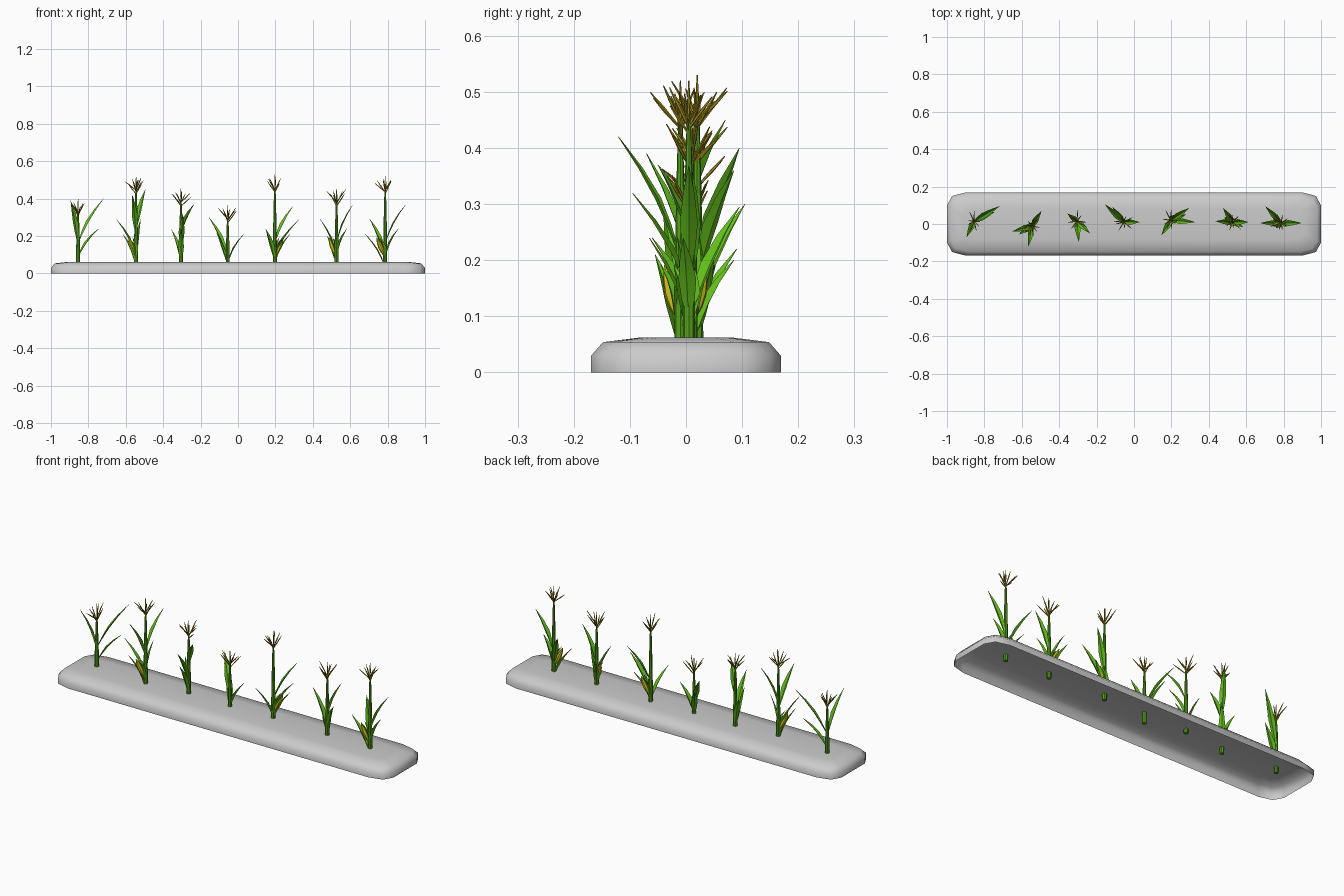
import bpy, bmesh, math, random
from mathutils import Vector

if "Cube" in bpy.data.objects:
    bpy.data.objects.remove(bpy.data.objects["Cube"])

random.seed(4)


def material(name, rgb):
    m = bpy.data.materials.new(name)
    m.diffuse_color = (*rgb, 1)
    m.use_nodes = True
    m.node_tree.nodes["Principled BSDF"].inputs["Base Color"].default_value = m.diffuse_color
    return m


LEAF = material("leaf_green", (0.12, 0.50, 0.01))
STALK = material("stalk_green", (0.09, 0.36, 0.01))
TASSEL = material("tassel_ochre", (0.36, 0.26, 0.01))
CORN = material("corn_yellow", (0.66, 0.56, 0.01))


def finish(bm, name, mat=None, angle=40):
    bmesh.ops.recalc_face_normals(bm, faces=bm.faces)
    me = bpy.data.meshes.new(name)
    bm.to_mesh(me)
    bm.free()
    ob = bpy.data.objects.new(name, me)
    bpy.context.collection.objects.link(ob)
    if mat:
        me.materials.append(mat)
    bpy.ops.object.select_all(action='DESELECT')
    ob.select_set(True)
    bpy.context.view_layer.objects.active = ob
    bpy.ops.object.shade_smooth_by_angle(angle=math.radians(angle))
    return ob


def bridge(bm, a, b):
    n = len(a)
    for i in range(n):
        bm.faces.new((a[i], a[(i + 1) % n], b[(i + 1) % n], b[i]))


def tube(bm, a, b, profile, sides):
    """Straight tapered tube from a to b; profile = (fraction, radius)."""
    a, b = Vector(a), Vector(b)
    q = (b - a).to_track_quat('Z', 'Y')
    rings = []
    for t, r in profile:
        c = a.lerp(b, t)
        rings.append([bm.verts.new(c + q @ Vector((r * math.cos(k), r * math.sin(k), 0)))
                      for k in (2 * math.pi * i / sides for i in range(sides))])
    for lo, hi in zip(rings, rings[1:]):
        bridge(bm, lo, hi)
    bm.faces.new(rings[0][::-1])
    bm.faces.new(rings[-1])


def blade(bm, base, tip, half, bow=0.008):
    """Folded, lens-shaped leaf with a sunken midrib."""
    base, tip = Vector(base), Vector(tip)
    axis = tip - base
    side = axis.cross(Vector((0, 0, 1))).normalized()
    up = side.cross(axis).normalized()
    prev = None
    for t, w in ((0, 0.3), (0.2, 0.75), (0.42, 1), (0.7, 0.65), (1, 0.02)):
        mid = base + axis * t + up * bow * math.sin(math.pi * t)
        fold = up * half * w * 0.45
        row = [bm.verts.new(mid - side * half * w + fold), bm.verts.new(mid - up * 0.001),
               bm.verts.new(mid + side * half * w + fold)]
        if prev:
            for i in (0, 1):
                bm.faces.new((prev[i], prev[i + 1], row[i + 1], row[i]))
        prev = row


# soil bed: rounded shell, open underneath
bm = bmesh.new()
corner = ((1, 0.10), (0.972, 0.15), (0.90, 0.169))
plan = []
for sx, sy, step in ((1, 1, 1), (-1, 1, -1), (-1, -1, 1), (1, -1, -1)):
    plan += [(sx * x, sy * y) for x, y in corner[::step]]
prev = None
for z, inset in ((0, 0), (0.03, 0), (0.054, 0.021), (0.062, 0.085)):
    ring = [bm.verts.new((x * (1 - inset), y * (0.169 - inset) / 0.169, z)) for x, y in plan]
    if prev:
        bridge(bm, prev, ring)
    prev = ring
bm.faces.new(prev)
finish(bm, "soil_bed", angle=60)

# plants: x, y, tassel top, root z, ear heading in degrees, leaves (dx, dy, z start, z tip)
PLANTS = (
    (-0.855, 0.015, 0.40, 0.03, None,
     ((0.135, 0.08, 0.20, 0.40), (0.11, 0.05, 0.12, 0.24), (-0.04, -0.085, 0.19, 0.39))),
    (-0.545, -0.01, 0.52, 0.03, 215,
     ((-0.105, -0.03, 0.13, 0.29), (-0.02, -0.11, 0.24, 0.42), (0.05, 0.08, 0.27, 0.45),
      (0.025, 0.03, 0.11, 0.29), (-0.07, -0.045, 0.07, 0.21))),
    (-0.305, 0.015, 0.455, 0.04, None,
     ((0.01, -0.11, 0.16, 0.32), (0.07, -0.065, 0.25, 0.37), (-0.05, 0.04, 0.09, 0.235),
      (0.0, -0.08, 0.09, 0.24))),
    (-0.055, 0.01, 0.365, 0.002, None,
     ((-0.10, 0.095, 0.13, 0.30), (-0.06, 0.08, 0.08, 0.22), (0.085, 0.0, 0.09, 0.21))),
    (0.197, 0.02, 0.53, 0.03, 25,
     ((0.097, 0.065, 0.20, 0.36), (0.13, -0.01, 0.14, 0.29), (-0.05, -0.08, 0.10, 0.24),
      (0.08, 0.03, 0.09, 0.21))),
    (0.527, 0.01, 0.455, 0.03, 150,
     ((-0.09, 0.005, 0.13, 0.295), (0.085, 0.0, 0.20, 0.365), (0.055, -0.025, 0.12, 0.24),
      (-0.05, 0.075, 0.08, 0.20))),
    (0.787, 0.005, 0.52, 0.03, 195,
     ((-0.085, 0.09, 0.13, 0.295), (0.11, 0.0, 0.20, 0.37), (0.07, -0.01, 0.12, 0.24),
      (-0.11, 0.0, 0.07, 0.215))),
)

for n, (x, y, top, root, ear, leaves) in enumerate(PLANTS, 1):
    # stalk
    crown = top - 0.075
    bm = bmesh.new()
    tube(bm, (x, y, root), (x, y, crown), ((0, 0.011), (0.4, 0.010), (0.75, 0.007), (1, 0.004)), 8)
    finish(bm, f"stalk_{n}", STALK)

    # leaves
    bm = bmesh.new()
    for dx, dy, z0, z1 in leaves:
        blade(bm, (x + dx * 0.06, y + dy * 0.06, z0 - 0.02), (x + dx, y + dy, z1), 0.016)
    finish(bm, f"leaves_{n}", LEAF, 30)

    # tassel: centre spike and spreading branches
    bm = bmesh.new()
    thin = ((0, 0.002), (0.6, 0.003), (1, 0.001))
    tube(bm, (x, y, crown - 0.01), (x, y, top), thin, 5)
    for k in range(9):
        a = k * 2 * math.pi / 9 + random.uniform(-0.25, 0.25)
        r = random.uniform(0.03, 0.062)
        z = crown - random.choice((0, 0.01, 0.02))
        tube(bm, (x, y, z), (x + r * math.cos(a), y + r * math.sin(a),
                             z + random.uniform(0.045, 0.075)), thin, 5)
    finish(bm, f"tassel_{n}", TASSEL)

    # ear with husk leaves on both sides
    if ear is not None:
        a = math.radians(ear)
        d, s = Vector((math.cos(a), math.sin(a), 0)), Vector((-math.sin(a), math.cos(a), 0))
        o = Vector((x, y, 0.10))
        tip = o + d * 0.047 + Vector((0, 0, 0.092))
        bm = bmesh.new()
        tube(bm, o + d * 0.008, tip, ((0, 0.005), (0.2, 0.011), (0.45, 0.014), (0.75, 0.010), (1, 0.002)), 8)
        finish(bm, f"corn_ear_{n}", CORN)
        bm = bmesh.new()
        for k in (-1, 1):
            blade(bm, o + d * 0.005 + s * k * 0.008, tip + s * k * 0.018 - d * 0.012, 0.014)
        finish(bm, f"husk_{n}", LEAF, 30)
